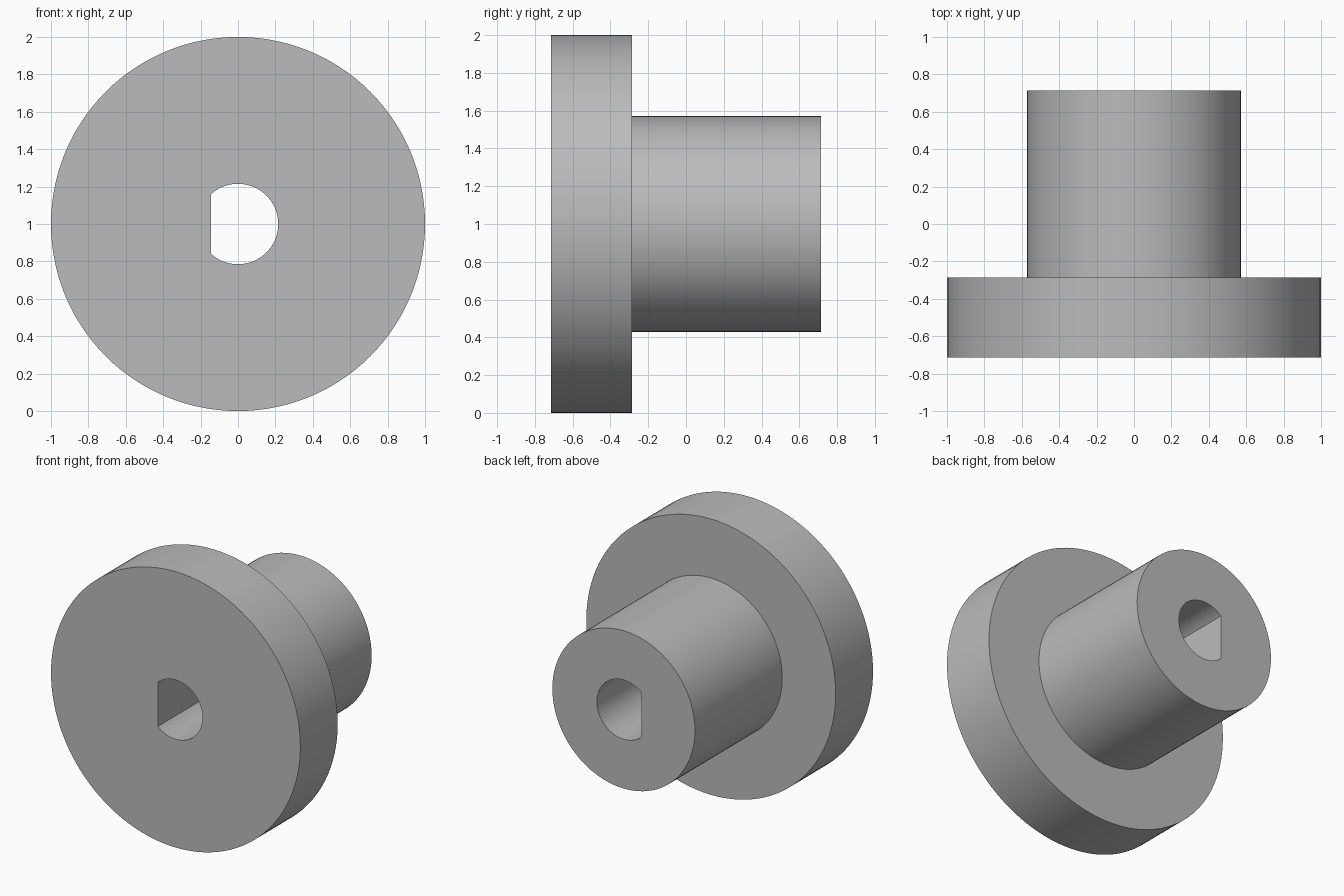
import bpy, bmesh
from math import sin, cos, tau, radians

cube = bpy.data.objects.get("Cube")
if cube:
    bpy.data.objects.remove(cube, do_unlink=True)

SEGMENTS = 112           # places a vertex on each corner of the bore flat
FLANGE_R, HUB_R, BORE_R = 1.0, 0.572, 0.215
FLAT_X = -BORE_R * 2 / 3
FRONT, STEP, BACK = -0.714, -0.286, 0.714
CENTRE_Z = 1.0

grey = bpy.data.materials.new("plain grey")
grey.use_nodes = True
colour = (0.5, 0.5, 0.5, 1)
grey.diffuse_color = colour
grey.node_tree.nodes["Principled BSDF"].inputs["Base Color"].default_value = colour

bm = bmesh.new()


def ring(radius, y, flat=None):
    """Circle of vertices around the y axis, optionally cut by a flat."""
    verts = []
    for i in range(SEGMENTS):
        a = tau * i / SEGMENTS
        x = radius * cos(a)
        if flat is not None:
            x = max(x, flat)
        verts.append(bm.verts.new((x, y, CENTRE_Z + radius * sin(a))))
    return verts


# Stepped section: front face, flange rim, shoulder, hub wall, back face, D bore
rings = [
    ring(BORE_R, FRONT, FLAT_X),
    ring(FLANGE_R, FRONT),
    ring(FLANGE_R, STEP),
    ring(HUB_R, STEP),
    ring(HUB_R, BACK),
    ring(BORE_R, BACK, FLAT_X),
]
for a, b in zip(rings, rings[1:] + rings[:1]):
    for i in range(SEGMENTS):
        j = (i + 1) % SEGMENTS
        bm.faces.new((a[i], a[j], b[j], b[i]))
bmesh.ops.recalc_face_normals(bm, faces=bm.faces)

mesh = bpy.data.meshes.new("flanged_hub")
bm.to_mesh(mesh)
bm.free()
mesh.materials.append(grey)
hub = bpy.data.objects.new("flanged_hub", mesh)
bpy.context.collection.objects.link(hub)

# Smooth walls with crisp rims
bpy.ops.object.select_all(action='DESELECT')
hub.select_set(True)
bpy.context.view_layer.objects.active = hub
bpy.ops.object.shade_smooth_by_angle(angle=radians(30))
